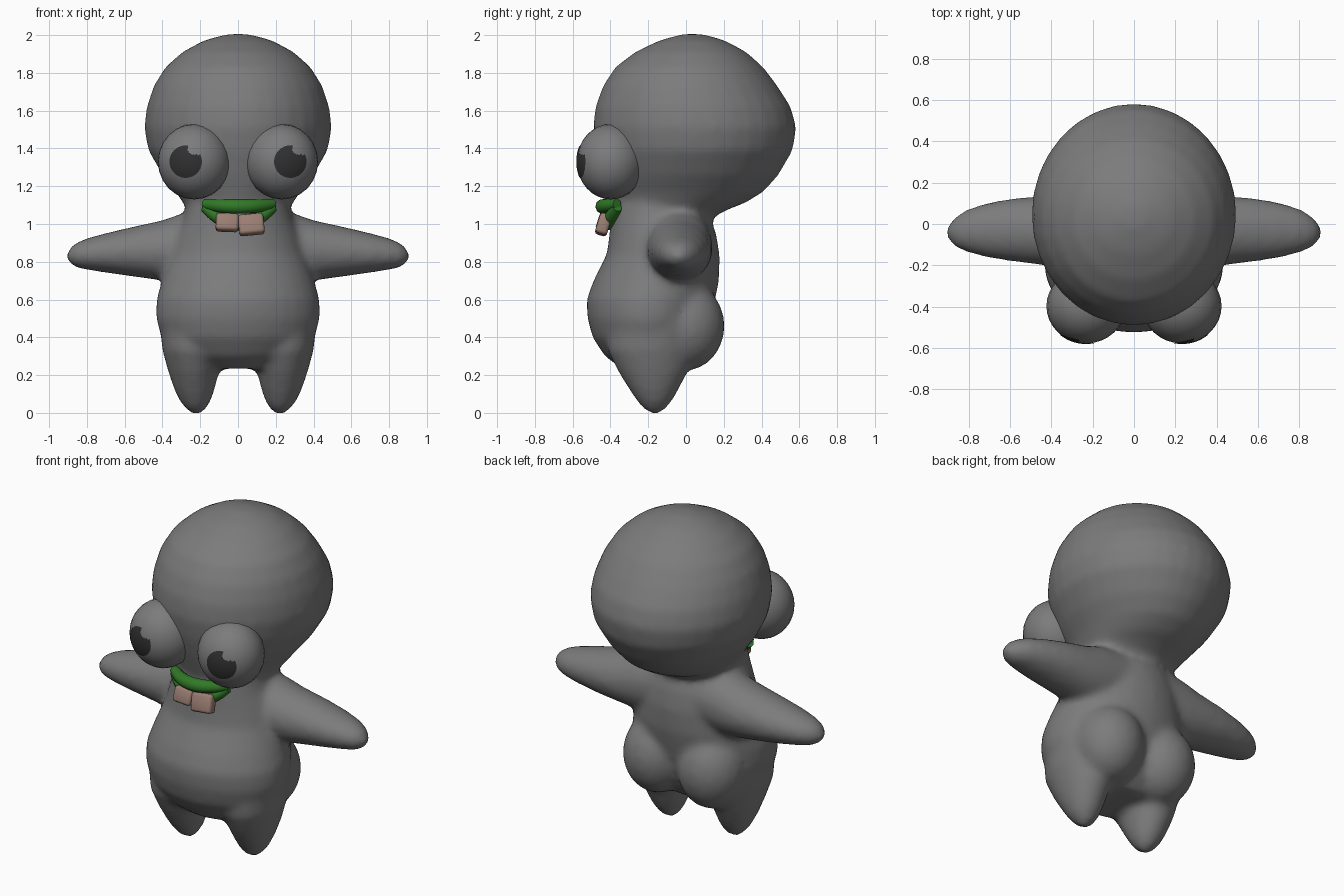
import bpy, bmesh, math
from mathutils import Vector, Matrix

if "Cube" in bpy.data.objects:
    bpy.data.objects.remove(bpy.data.objects["Cube"])


def material(name, rgb):
    m = bpy.data.materials.new(name)
    m.diffuse_color = (*rgb, 1)
    m.use_nodes = True
    m.node_tree.nodes["Principled BSDF"].inputs["Base Color"].default_value = m.diffuse_color
    return m


GREY = material("skin grey", (0.2, 0.2, 0.2))
DARK = material("pupil dark", (0.03, 0.03, 0.03))
GREEN = material("lip green", (0.03, 0.19, 0.02))
TOOTH = material("tooth tan", (0.33, 0.21, 0.17))


def finish(name, bm, mat, smooth=True):
    me = bpy.data.meshes.new(name)
    bm.to_mesh(me)
    bm.free()
    me.materials.append(mat)
    for p in me.polygons:
        p.use_smooth = smooth
    ob = bpy.data.objects.new(name, me)
    bpy.context.collection.objects.link(ob)
    return ob


def loft(bm, rings, place, n=32):
    """Closed skin over elliptical rings (t, u_min, u_max, v_min, v_max)."""
    loops = []
    for t, u0, u1, v0, v1 in rings:
        loop = []
        for i in range(n):
            a = 2 * math.pi * i / n
            u = (u0 + u1) / 2 + (u1 - u0) / 2 * math.cos(a)
            v = (v0 + v1) / 2 + (v1 - v0) / 2 * math.sin(a)
            loop.append(bm.verts.new(place(t, u, v)))
        loops.append(loop)
    for a, b in zip(loops, loops[1:]):
        for i in range(n):
            j = (i + 1) % n
            bm.faces.new((a[i], a[j], b[j], b[i]))
    bm.faces.new(loops[0])
    bm.faces.new(loops[-1])


def ellipsoid(bm, centre, radii, u=24, v=16, rot=None):
    mat = Matrix.Translation(centre) @ (rot or Matrix()) @ Matrix.Diagonal((*radii, 1))
    bmesh.ops.create_uvsphere(bm, u_segments=u, v_segments=v, radius=1, matrix=mat)


# Head, torso, arms, legs and rump fused into one soft skin
bm = bmesh.new()
upright = lambda z, x, y: (x, y, z)

head = [  # z, half width, front y, back y
    (1.03, 0.27, -0.39, 0.13), (1.08, 0.275, -0.39, 0.23), (1.11, 0.29, -0.39, 0.31),
    (1.17, 0.33, -0.41, 0.41), (1.26, 0.40, -0.44, 0.49), (1.39, 0.475, -0.475, 0.565),
    (1.51, 0.497, -0.492, 0.585), (1.62, 0.483, -0.48, 0.555), (1.73, 0.447, -0.44, 0.485),
    (1.83, 0.385, -0.375, 0.41), (1.91, 0.295, -0.27, 0.32), (1.97, 0.185, -0.145, 0.21),
    (2.0, 0.08, -0.04, 0.11), (2.006, 0.03, 0.0, 0.06)]
loft(bm, [(z, -w, w, f, b) for z, w, f, b in head], upright)

torso = [
    (0.235, 0.20, -0.34, 0.0), (0.30, 0.33, -0.43, 0.06), (0.40, 0.405, -0.495, 0.10),
    (0.50, 0.435, -0.522, 0.13), (0.60, 0.432, -0.527, 0.155), (0.70, 0.405, -0.49, 0.175),
    (0.84, 0.36, -0.42, 0.178), (0.95, 0.325, -0.405, 0.16), (1.03, 0.29, -0.40, 0.13),
    (1.10, 0.27, -0.39, 0.11)]
loft(bm, [(z, -w, w, f, b) for z, w, f, b in torso], upright)

arm = [  # x, y range, z range
    (0.15, -0.20, 0.14, 0.70, 1.08), (0.30, -0.21, 0.14, 0.69, 1.055),
    (0.40, -0.205, 0.137, 0.70, 1.02), (0.56, -0.185, 0.128, 0.722, 0.985),
    (0.70, -0.165, 0.105, 0.742, 0.952), (0.80, -0.14, 0.075, 0.757, 0.925),
    (0.86, -0.115, 0.04, 0.77, 0.90), (0.895, -0.085, 0.005, 0.795, 0.868),
    (0.906, -0.06, -0.02, 0.815, 0.845)]
leg = [  # z, x range, y range
    (0.50, 0.06, 0.42, -0.42, 0.06), (0.33, 0.075, 0.40, -0.415, 0.04),
    (0.22, 0.10, 0.37, -0.36, 0.01), (0.13, 0.122, 0.34, -0.305, -0.035),
    (0.06, 0.145, 0.307, -0.258, -0.075), (0.02, 0.17, 0.275, -0.222, -0.11),
    (-0.004, 0.20, 0.245, -0.185, -0.14)]
for s in (-1, 1):
    loft(bm, arm, lambda x, y, z: (s * x, y, z))
    loft(bm, leg, lambda z, x, y: (s * x, y, z))
    ellipsoid(bm, (s * 0.185, 0.0, 0.46), (0.20, 0.205, 0.235))
bmesh.ops.recalc_face_normals(bm, faces=bm.faces)
body = finish("body", bm, GREY)
rm = body.modifiers.new("fuse", 'REMESH')
rm.mode = 'VOXEL'
rm.voxel_size = 0.022
rm.use_smooth_shade = True
sm = body.modifiers.new("soften", 'SMOOTH')
sm.factor = 0.5
sm.iterations = 7

# Bulging eyes, with notched pupils laid on their surface
EYE_R = Vector((0.192, 0.18, 0.2))
for s, side in ((-1, "left"), (1, "right")):
    centre = Vector((s * 0.232, -0.398, 1.33))
    bm = bmesh.new()
    ellipsoid(bm, centre, EYE_R, 24, 16, Matrix.Rotation(math.pi / 2, 4, 'X')
              @ Matrix.Diagonal((1, EYE_R.z / EYE_R.y, EYE_R.y / EYE_R.z, 1)))
    finish(side + "_eye", bm, GREY)

    bm = bmesh.new()
    n, rings, px = 40, 12, s * 0.045
    grid = []
    for k in range(1, rings + 1):
        loop = []
        for i in range(n):
            a = 2 * math.pi * i / n
            r = 0.086 * k / rings
            x, z = px + r * math.cos(a), r * math.sin(a)
            y = -EYE_R.y * math.sqrt(1 - (x / EYE_R.x) ** 2 - (z / EYE_R.z) ** 2) - 0.003
            loop.append(bm.verts.new(centre + Vector((x, y, z))))
        grid.append(loop)
    bm.faces.new(grid[0])
    for a, b in zip(grid, grid[1:]):
        for i in range(n):
            j = (i + 1) % n
            bm.faces.new((a[i], b[i], b[j], a[j]))
    notch = centre + Vector((px + 0.05, 0, 0.078))
    cut = [f for f in bm.faces
           if math.hypot(f.calc_center_median().x - notch.x,
                         f.calc_center_median().z - notch.z) < 0.043]
    bmesh.ops.delete(bm, geom=cut, context='FACES')
    bmesh.ops.recalc_face_normals(bm, faces=bm.faces)
    if sum(f.normal.y for f in bm.faces) > 0:
        bmesh.ops.reverse_faces(bm, faces=bm.faces)
    finish(side + "_pupil", bm, DARK)


# Lips: a straight upper and a sagging lower tube meeting at the corners
def lip(name, sag, top, radius, push):
    cu = bpy.data.curves.new(name, 'CURVE')
    cu.dimensions = '3D'
    cu.bevel_depth = radius
    cu.bevel_resolution = 3
    cu.use_fill_caps = True
    sp = cu.splines.new('POLY')
    sp.points.add(16)
    for i, p in enumerate(sp.points):
        t = i / 8 - 1
        arch = 1 - t * t
        p.co = (0.005 + 0.18 * t, -0.365 - push * arch, top - sag * arch, 1)
        p.radius = 0.7 + 0.3 * arch
    sp.use_smooth = True
    cu.materials.append(GREEN)
    bpy.context.collection.objects.link(bpy.data.objects.new(name, cu))


lip("upper_lip", 0.012, 1.105, 0.04, 0.075)
lip("lower_lip", 0.085, 1.09, 0.04, 0.05)

# Two buck teeth, tilted forward
for name, x, z, w, h, roll in (("left_tooth", -0.057, 1.008, 0.12, 0.095, 0.04),
                               ("right_tooth", 0.07, 0.997, 0.135, 0.11, -0.1)):
    bm = bmesh.new()
    bmesh.ops.create_cube(bm, size=1, matrix=Matrix.Translation((x, -0.437, z))
                          @ Matrix.Rotation(-0.3, 4, 'X') @ Matrix.Rotation(roll, 4, 'Y')
                          @ Matrix.Diagonal((w, 0.065, h, 1)))
    bmesh.ops.bevel(bm, geom=bm.edges[:], offset=0.016, segments=2, affect='EDGES', profile=0.5)
    finish(name, bm, TOOTH)
